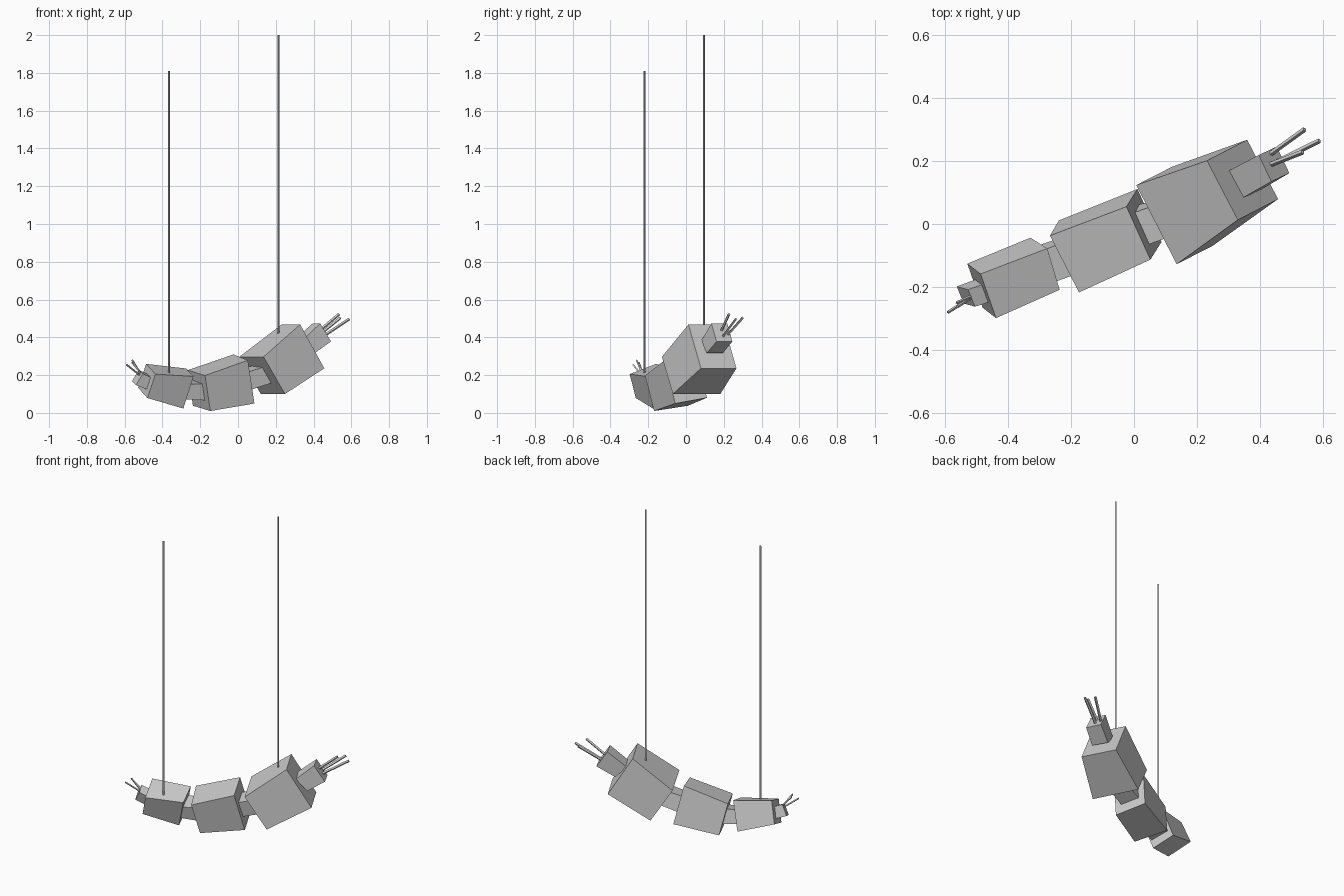
import bpy, bmesh
from mathutils import Vector

if "Cube" in bpy.data.objects:
    bpy.data.objects.remove(bpy.data.objects["Cube"])


def block(name, start, end):
    """Tapered box between two end faces, each given as centre, half-width and half-height vectors."""
    bm = bmesh.new()
    rings = []
    for centre, across, up in (start, end):
        c, a, u = Vector(centre), Vector(across), Vector(up)
        rings.append([bm.verts.new(c + a * i + u * j)
                      for i, j in ((-1, -1), (1, -1), (1, 1), (-1, 1))])
    p, q = rings
    bm.faces.new(p)
    bm.faces.new(q[::-1])
    for i in range(4):
        k = (i + 1) % 4
        bm.faces.new((p[i], q[i], q[k], p[k]))
    finish(name, bm)


def rod(name, start, end, radius, caps=True):
    """Thin four-sided rod between two points."""
    a, b = Vector(start), Vector(end)
    bm = bmesh.new()
    geo = bmesh.ops.create_cone(bm, cap_ends=caps, segments=4, radius1=radius,
                                radius2=radius, depth=(b - a).length)
    turn = (b - a).to_track_quat('Z', 'Y').to_matrix().to_4x4()
    turn.translation = (a + b) / 2
    bmesh.ops.transform(bm, matrix=turn, verts=geo['verts'])
    finish(name, bm)


def finish(name, bm):
    bmesh.ops.recalc_face_normals(bm, faces=bm.faces)
    mesh = bpy.data.meshes.new(name)
    bm.to_mesh(mesh)
    bm.free()
    bpy.context.collection.objects.link(bpy.data.objects.new(name, mesh))


# Three main blocks of the hanging chain
block("large_block",
      ((.128, .027, .1985), (.064, -.1255, 0), (-.0568, -.029, .0985)),
      ((.344, .14, .352), (.049, -.094, 0), (-.0638, -.033, .116)))
block("middle_block",
      ((-.2065, -.103, .118), (.046, -.09, -.014), (-.014, -.024, .094)),
      ((.0315, -.001, .1795), (.038, -.084, -.0155), (-.0175, -.028, .1145)))
block("small_block",
      ((-.483, -.212, .169), (.0245, -.07, -.027), (.021, -.0163, .0633)),
      ((-.282, -.126, .129), (.0195, -.0655, -.021), (.0268, -.017, .085)))

# Narrow links between the blocks
block("large_link",
      ((.02, -.005, .172), (.024, -.05, -.008), (-.01, -.014, .046)),
      ((.15, .035, .21), (.024, -.05, -.004), (-.022, -.012, .042)))
block("small_link",
      ((-.295, -.132, .126), (.018, -.05, -.014), (.008, -.008, .04)),
      ((-.19, -.095, .12), (.022, -.05, -.01), (-.004, -.01, .044)))

# Knots at both ends
block("large_end_knot",
      ((.35, .138, .35), (.024, -.042, 0), (-.031, -.014, .034)),
      ((.444, .19, .426), (.02, -.042, 0), (-.0285, -.0135, .048)))
block("small_end_knot",
      ((-.475, -.21, .163), (.011, -.028, -.01), (.016, -.006, .03)),
      ((-.533, -.23, .187), (.011, -.027, -.01), (.018, -.005, .03)))

# Loose strands
large_strands = (((.433, .222, .415), (.541, .30, .503)),
                 ((.425, .185, .43), (.535, .228, .523)),
                 ((.435, .188, .395), (.588, .264, .497)))
small_strands = (((-.51, -.23, .20), (-.56, -.262, .28)),
                 ((-.52, -.235, .20), (-.59, -.28, .255)),
                 ((-.50, -.222, .195), (-.562, -.25, .268)))
for i, (a, b) in enumerate(large_strands):
    rod(f"large_end_strand_{i + 1}", a, b, .008)
for i, (a, b) in enumerate(small_strands):
    rod(f"small_end_strand_{i + 1}", a, b, .005)

# Vertical hanging cords
rod("small_block_cord", (-.365, -.22, .205), (-.365, -.22, 1.81), .006, caps=False)
rod("large_block_cord", (.215, .095, .42), (.215, .095, 2.0), .006, caps=False)
